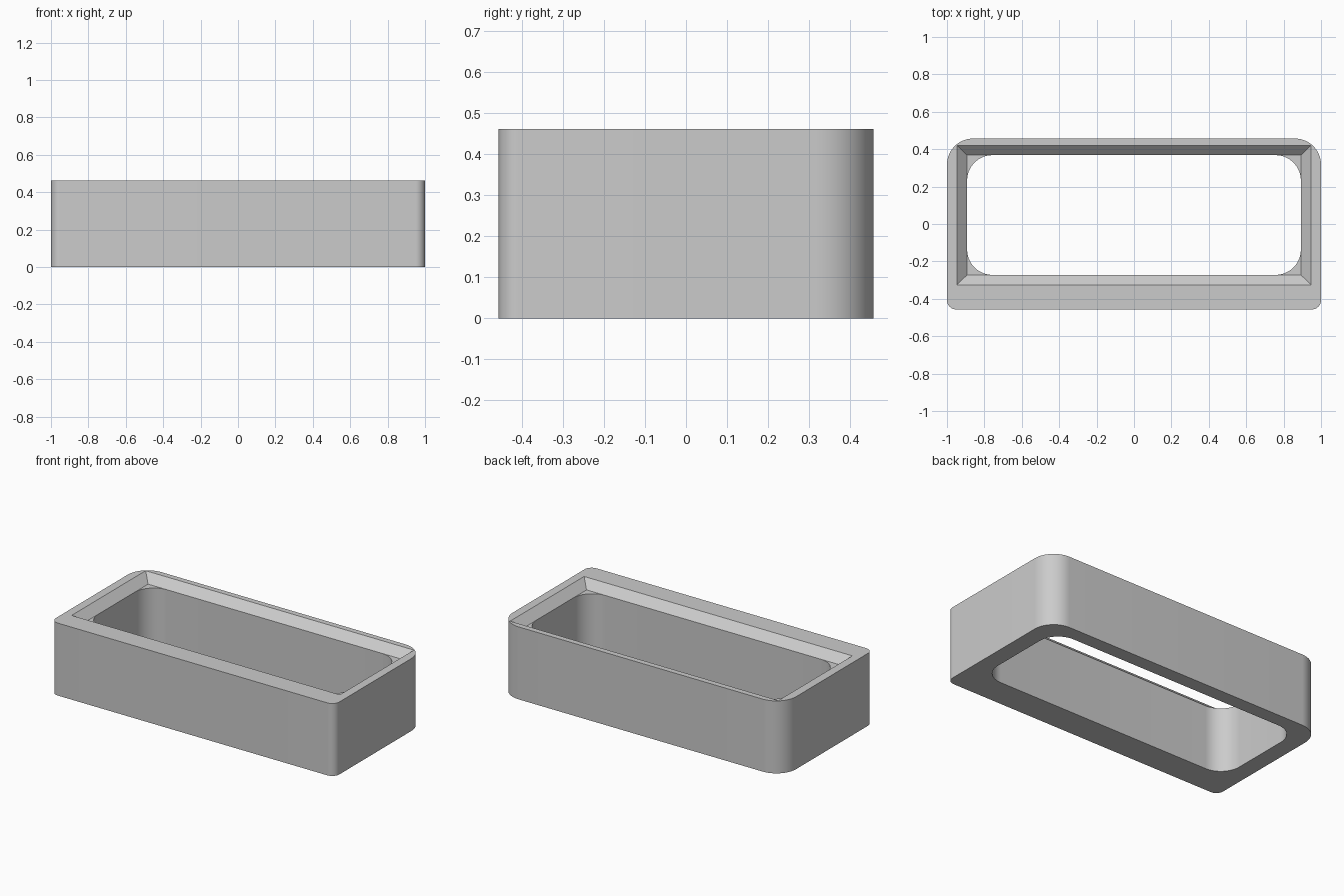
import bpy
import bmesh
from math import sin, cos, pi, radians

old = bpy.data.objects.get("Cube")
if old:
    bpy.data.objects.remove(old, do_unlink=True)

HEIGHT = 0.462
LIP_Z = HEIGHT - 0.051

grey = bpy.data.materials.new("plain grey")
grey.use_nodes = True
colour = (0.6, 0.6, 0.6, 1)
grey.diffuse_color = colour
grey.node_tree.nodes["Principled BSDF"].inputs["Base Color"].default_value = colour


def rounded_rect(x, y0, y1, front_r, back_r, steps=16):
    """Counter-clockwise outline; a zero radius leaves a sharp corner."""
    corners = [(1, y1, -1, back_r, 0), (-1, y1, -1, back_r, 1),
               (-1, y0, 1, front_r, 2), (1, y0, 1, front_r, 3)]
    points = []
    for side, y, inward, r, quarter in corners:
        cx, cy = side * (x - r), y + inward * r
        n = steps if r else 0
        for i in range(n + 1):
            a = (quarter + i / max(n, 1)) * pi / 2
            points.append((cx + r * cos(a), cy + r * sin(a)))
    return points


bm = bmesh.new()


def ring(points, z):
    verts = [bm.verts.new((x, y, z)) for x, y in points]
    return [bm.edges.new((v, verts[(i + 1) % len(verts)]))
            for i, v in enumerate(verts)]


def wall(a, b):
    bmesh.ops.bridge_loops(bm, edges=a + b)


def flat(a, b):
    bmesh.ops.triangle_fill(bm, edges=a + b, use_beauty=True)


outer = rounded_rect(1.0, -0.457, 0.457, 0.05, 0.14)
hole = rounded_rect(0.892, -0.272, 0.368, 0.135, 0.135)
rim = rounded_rect(0.946, -0.325, 0.421, 0, 0)
seat = rounded_rect(0.892, -0.272, 0.368, 0, 0)

outer_bottom, outer_top = ring(outer, 0), ring(outer, HEIGHT)
hole_bottom, hole_top = ring(hole, 0), ring(hole, LIP_Z)
rim_top, rim_seat = ring(rim, HEIGHT), ring(seat, LIP_Z)

# Outer shell, through hole and mitred bevel around the opening
wall(outer_bottom, outer_top)
wall(hole_bottom, hole_top)
wall(rim_top, rim_seat)
# Base, top rim and small corner ledges under the bevel
flat(outer_bottom, hole_bottom)
flat(outer_top, rim_top)
# Each ledge is a sharp corner fanned to its arc
per_corner = len(hole) // 4
for c in range(4):
    tip = rim_seat[c].verts[0]
    arc = [e.verts[0] for e in hole_top[c * per_corner:(c + 1) * per_corner]]
    for p, q in zip(arc, arc[1:]):
        bm.faces.new((tip, q, p))

bmesh.ops.recalc_face_normals(bm, faces=bm.faces)
# Ledges touch the bevel only at points, so face them upward explicitly
for f in bm.faces:
    if all(abs(v.co.z - LIP_Z) < 1e-5 for v in f.verts):
        f.normal_update()
        if f.normal.z < 0:
            f.normal_flip()

mesh = bpy.data.meshes.new("frame_body")
bm.to_mesh(mesh)
bm.free()
mesh.materials.append(grey)
body = bpy.data.objects.new("frame_body", mesh)
bpy.context.collection.objects.link(body)

bpy.ops.object.select_all(action='DESELECT')
body.select_set(True)
bpy.context.view_layer.objects.active = body
bpy.ops.object.shade_smooth_by_angle(angle=radians(30))
